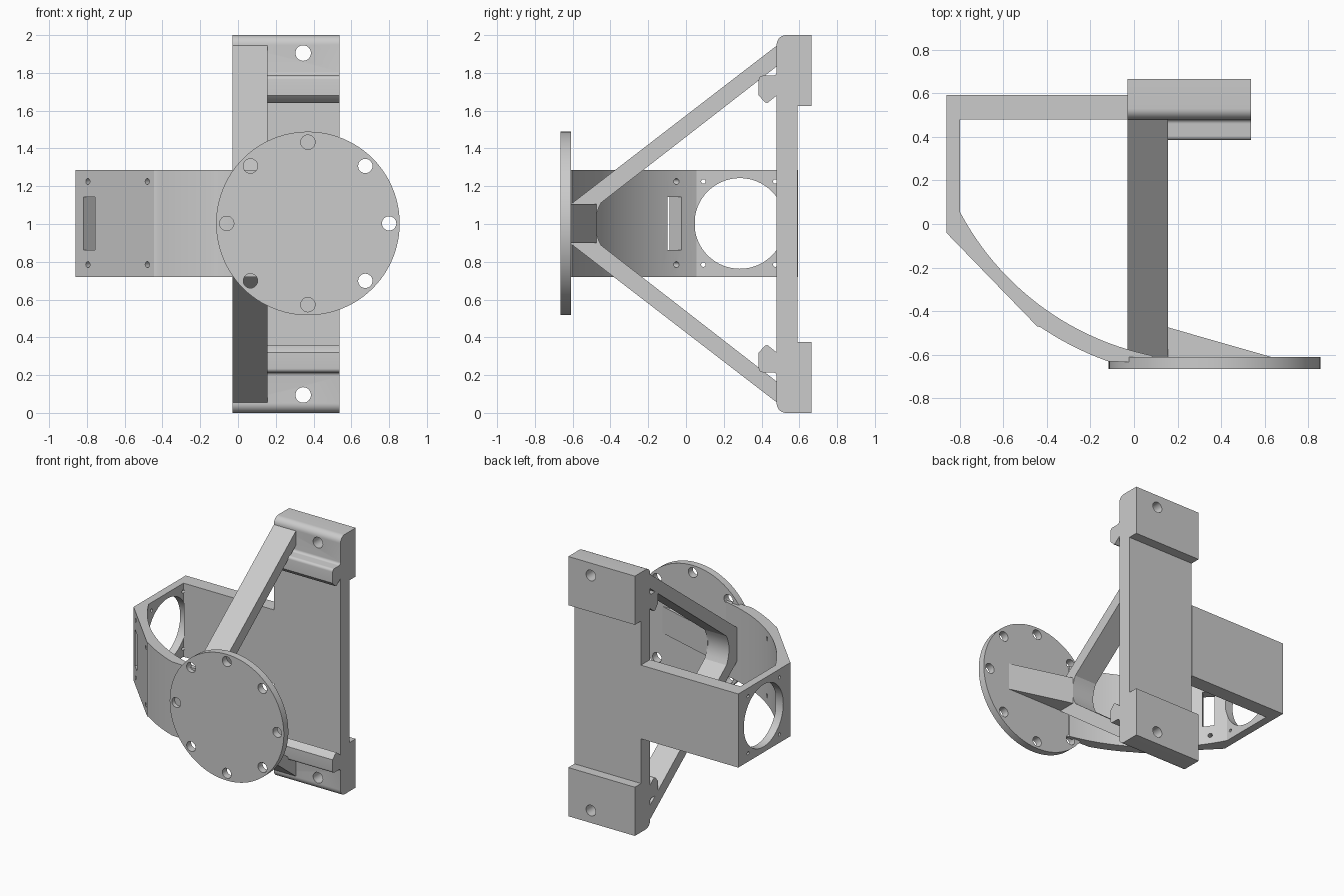
import bpy, bmesh
from math import sin, cos, pi, radians, sqrt, asin
from mathutils import Vector

if "Cube" in bpy.data.objects:
    bpy.data.objects.remove(bpy.data.objects["Cube"])


def prism(name, pts, axis, lo, hi):
    """Extrude a closed profile: axis 'X' takes (y, z) points, axis 'Z' takes (x, y)."""
    put = (lambda p, t: (t, p[0], p[1])) if axis == 'X' else (lambda p, t: (p[0], p[1], t))
    bm = bmesh.new()
    face = bm.faces.new([bm.verts.new(put(p, lo)) for p in pts])
    new = bmesh.ops.extrude_face_region(bm, geom=[face])['geom']
    shift = Vector(put((0, 0), hi - lo))
    bmesh.ops.translate(bm, vec=shift, verts=[v for v in new if isinstance(v, bmesh.types.BMVert)])
    bmesh.ops.recalc_face_normals(bm, faces=bm.faces)
    return to_object(name, bm)


def to_object(name, bm):
    mesh = bpy.data.meshes.new(name)
    bm.to_mesh(mesh)
    bm.free()
    ob = bpy.data.objects.new(name, mesh)
    bpy.context.collection.objects.link(ob)
    return ob


def rod(name, a, b, r, n=32):
    """Cylinder from point a to point b."""
    a, b = Vector(a), Vector(b)
    bpy.ops.mesh.primitive_cylinder_add(vertices=n, radius=r, depth=(b - a).length, location=(a + b) / 2)
    ob = bpy.context.object
    ob.name = name
    ob.rotation_euler = (b - a).to_track_quat('Z', 'Y').to_euler()
    return ob


def activate(ob):
    bpy.ops.object.select_all(action='DESELECT')
    ob.select_set(True)
    bpy.context.view_layer.objects.active = ob


def cut(ob, cutters):
    for c in cutters:
        activate(ob)
        m = ob.modifiers.new('cut', 'BOOLEAN')
        m.operation, m.solver, m.object = 'DIFFERENCE', 'EXACT', c
        bpy.ops.object.modifier_apply(modifier=m.name)
        bpy.data.objects.remove(c)


def smooth(ob):
    activate(ob)
    bpy.ops.object.shade_smooth_by_angle(angle=radians(25))


def arc(cx, cy, r, a0, a1, n):
    return [(cx + r * cos(a0 + (a1 - a0) * i / n), cy + r * sin(a0 + (a1 - a0) * i / n)) for i in range(n + 1)]


def mirror_z(pts):
    return [(y, 2 - z) for y, z in reversed(pts)]


# Back plate: half profile with rail lip and rounded outer corner, mirrored about z = 1
half = [(.48, 1.68), (.43, 1.64), (.418, 1.645), (.385, 1.68)]
half += arc(.405, 1.765, .02, pi, pi / 2, 5)
half += [(.46, 1.785)] + arc(.46, 1.805, .02, -pi / 2, 0, 5)
half += arc(.53, 1.95, .05, pi, pi / 2, 8)
half += [(.665, 2), (.665, 1.625), (.59, 1.625)]
back_plate = prism('back_plate', half + mirror_z(half), 'X', -.03, .537)
cut(back_plate, [rod('bolt_cutter', (.345, .4, z), (.345, .8, z), .041) for z in (.095, 1.905)])
smooth(back_plate)

# Side bracket: arm, end panel, sloped face and curved wall in one plan outline
cx, cy, ri, ro = .34, .66, 1.29, 1.37


def wall(r, x0, x1, n):
    return [(x, cy - sqrt(r * r - (x - cx) ** 2)) for x in (x0 + (x1 - x0) * i / n for i in range(n + 1))]


plan = [(-.03, .592), (-.86, .592), (-.86, -.042), (-.445, -.47)]
plan += wall(ro, -.43, -.12, 12) + [(-.02, -.635), (.0, -.63), (.1, -.63)]
plan += wall(ri, .08, -.80, 28)
plan += [(-.80, .48), (-.03, .48)]
bracket = prism('side_bracket', plan, 'Z', .72, 1.287)
cutters = [rod('opening_cutter', (-.95, .285, 1.003), (-.795, .285, 1.003), .24, 64)]
for z in (.785, 1.225):
    # screw holes in the end panel and the sloped face
    cutters += [rod('screw_cutter', (-.95, y, z), (-.79, y, z), .012, 16) for y in (.092, .473)]
    for x in (-.795, -.48):
        y = -.042 - (x + .86) * 1.03
        cutters.append(rod('screw_cutter', (x - .06, y - .06, z), (x + .12, y + .12, z), .016, 16))
# slot through the sloped face
slot = [(-.885, -.155), (-.825, -.217), (-.625, -.017), (-.685, .045)]
cutters.append(prism('slot_cutter', slot, 'Z', .863, 1.142))
cut(bracket, cutters)
smooth(bracket)

# Round flange with a ring of eight holes
flange = rod('flange', (.37, -.665, 1.003), (.37, -.61, 1.003), .486, 96)
holes = []
for i in range(8):
    x, z = .37 + .43 * cos(i * pi / 4), 1.003 + .43 * sin(i * pi / 4)
    holes.append(rod('ring_cutter', (x, -.8, z), (x, -.5, z), .038))
cut(flange, holes)
smooth(flange)

# V-shaped strut with a rounded inner crotch
upper = [(-.61, 1.105), (.485, 1.948), (.52, 1.948), (.52, 1.865), (-.45, 1.112)]
crotch = [(-.48 + .03 * (t / 4) ** 2, 1 + .112 * t / 4) for t in (3, 2, 1)]
strut = prism('v_strut', upper + crotch + [(-.48, 1)] + mirror_z(upper + crotch), 'X', -.03, .157)
smooth(strut)

# Wedge gusset between the strut and the flange
prism('gusset', [(.15, -.475), (.157, -.475), (.635, -.612), (.15, -.612)], 'Z', .9, 1.105)
